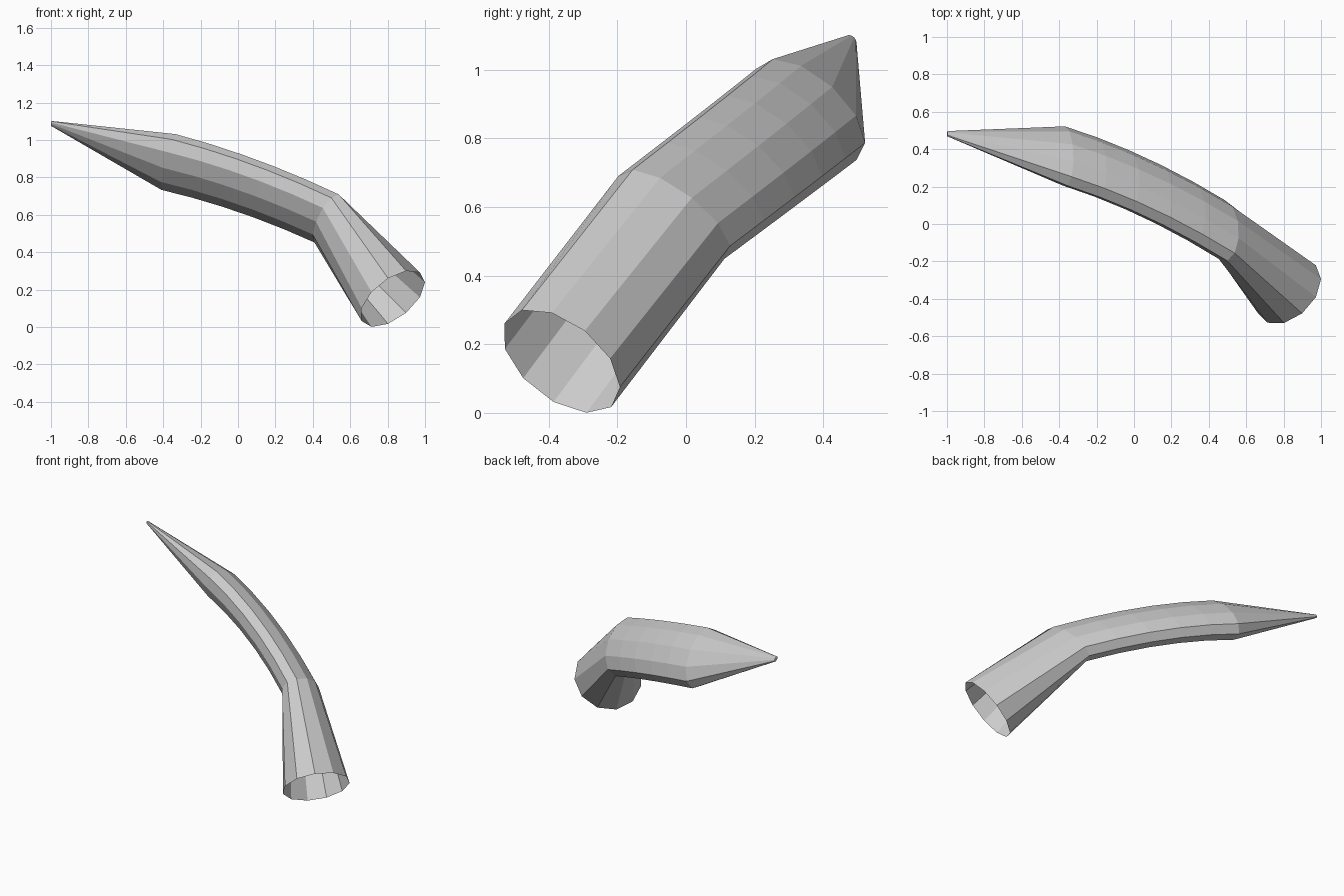
import bpy, bmesh, math
from mathutils import Vector as V

if "Cube" in bpy.data.objects:
    bpy.data.objects.remove(bpy.data.objects["Cube"])

SIDES = 11
# Each section: centre, long half-axis, short half-axis
mouth = (V((.827, -.364, .151)), V((0, -.157, .123)), V((.173, .069, .088)))
bend = (V((.48, -.035, .577)), V((.03, -.156, .122)), V((.075, .052, .05)))
taper = (V((-.368, .36, .88)), V((.02, -.148, .134)), V((.04, .066, .07)))
tip = (V((-.998, .483, 1.088)), V((0, -.012, .012)), V((.002, .007, .006)))


def blend(s, e, t, bulge):
    """Section between two others, with the centre line bowed outwards."""
    c, a, b = (p.lerp(q, t) for p, q in zip(s, e))
    return c + bulge * 4 * t * (1 - t), a, b


# Bowed flattened middle between the bend and the taper
middle = [blend(bend, taper, i / 5, V((0, .032, .023))) for i in range(1, 5)]
sections = [mouth, bend, *middle, taper, tip]

# Loft the sections into one tube, open at the mouth
bm = bmesh.new()
rings = []
for c, a, b in sections:
    angles = [2 * math.pi * k / SIDES for k in range(SIDES)]
    rings.append([bm.verts.new(c + b * math.cos(t) + a * math.sin(t)) for t in angles])
for r, s in zip(rings, rings[1:]):
    for k in range(SIDES):
        n = (k + 1) % SIDES
        bm.faces.new((r[k], r[n], s[n], s[k]))
bm.faces.new(rings[-1])
bmesh.ops.recalc_face_normals(bm, faces=bm.faces)

mesh = bpy.data.meshes.new("curved_horn")
bm.to_mesh(mesh)
bm.free()
horn = bpy.data.objects.new("curved_horn", mesh)
bpy.context.collection.objects.link(horn)
